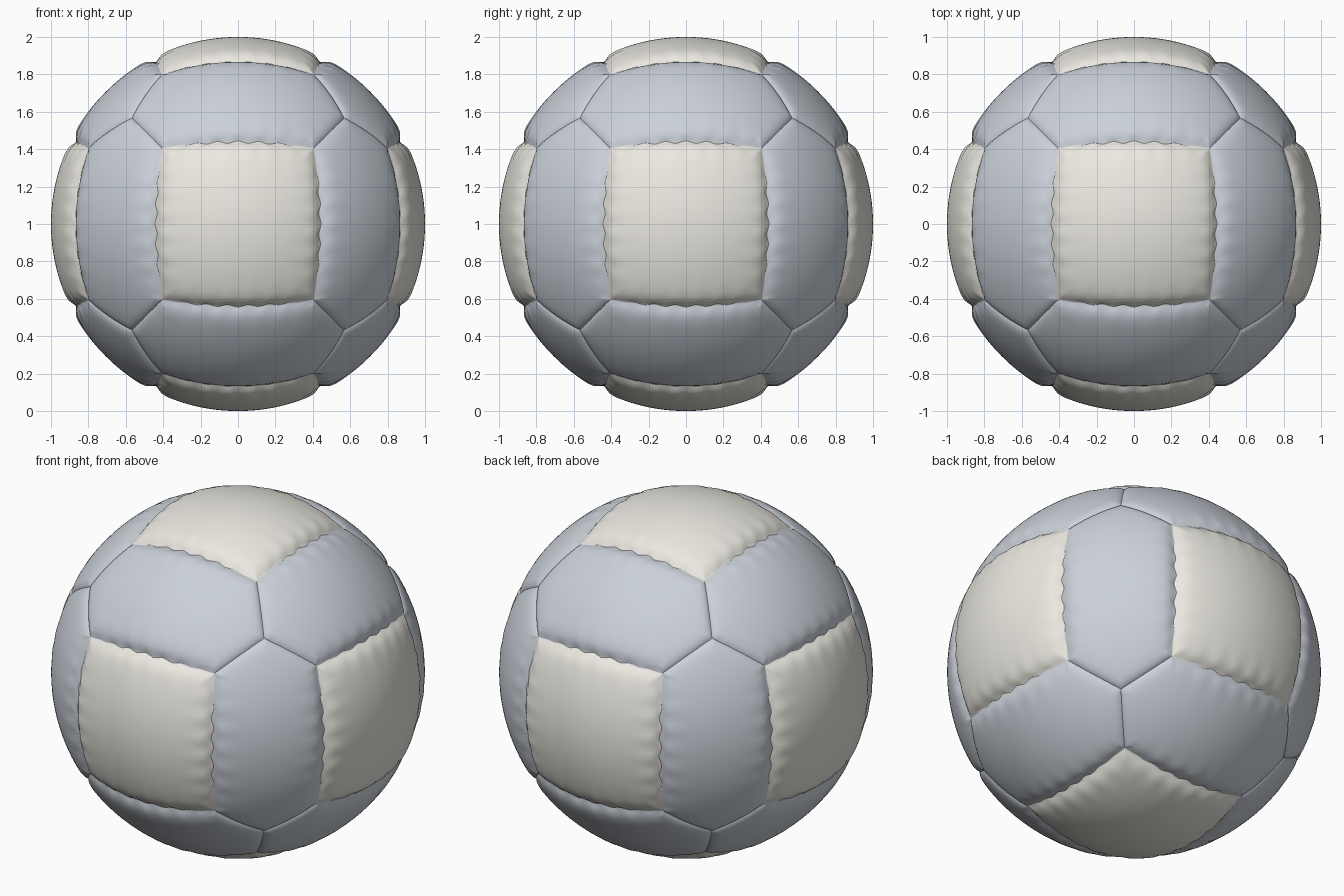
import bpy, bmesh, math
from mathutils import Vector

if "Cube" in bpy.data.objects:
    bpy.data.objects.remove(bpy.data.objects["Cube"])

N = 52                      # grid cells per panel side
SQ, TOP, CUBE = 0.405, 0.80, 0.565
STEPS = [0.5 - 0.5 * math.cos(math.pi * i / N) for i in range(N + 1)]


def material(name, col):
    m = bpy.data.materials.new(name)
    m.diffuse_color = col
    m.use_nodes = True
    m.node_tree.nodes["Principled BSDF"].inputs["Base Color"].default_value = m.diffuse_color
    return m


cream = material("cream_leather", (0.83, 0.81, 0.75, 1))
grey = material("blue_grey_leather", (0.60, 0.64, 0.70, 1))


def puff(p, seams):
    """Place a point on the ball: sunken, puckered seams and a round panel."""
    p = p.normalized()
    r, shift = 1.0, Vector()
    hits = []
    for n, wavy, along, sign in seams:
        d = max(0.0, math.asin(max(-1, min(1, p.dot(n)))))
        hits.append((d, n, wavy, along, sign))
    d, n, wavy, along, sign = min(hits, key=lambda h: h[0])
    if wavy:
        t = p.dot(along)
        fade = max(0.0, 1 - (t / 0.41) ** 2)
        wave = math.cos(2 * math.pi * t / 0.115) * fade
        r -= (0.018 + 0.012 * fade) * math.exp(-(d / 0.038) ** 1.3)
        r += sign * 0.004 * wave * (d / 0.035) * math.exp(1 - d / 0.035)
        shift = n * (sign * 0.008 * wave * math.exp(-d / 0.04))
    else:
        r -= 0.018 * math.exp(-d / 0.022)
    return (p + shift).normalized() * r + Vector((0, 0, 1))


def panel(name, left, right, seams, mat):
    """Grid patch between two boundary polylines."""
    def on(path, s):
        k = len(path) - 1
        i = min(int(s * k + 1e-9), k - 1)
        return path[i].lerp(path[i + 1], s * k - i)

    bm = bmesh.new()
    rows = [[bm.verts.new(puff(on(left, v).lerp(on(right, v), u), seams))
             for u in STEPS] for v in STEPS]
    for j in range(N):
        for i in range(N):
            bm.faces.new((rows[j][i], rows[j][i + 1],
                          rows[j + 1][i + 1], rows[j + 1][i]))
    bm.normal_update()
    mid = bm.faces[:][N * N // 2 + N // 2]
    if mid.normal.dot(mid.calc_center_median() - Vector((0, 0, 1))) < 0:
        bmesh.ops.reverse_faces(bm, faces=bm.faces[:])
    for f in bm.faces:
        f.smooth = True
    me = bpy.data.meshes.new(name)
    bm.to_mesh(me)
    bm.free()
    me.materials.append(mat)
    bpy.context.collection.objects.link(bpy.data.objects.new(name, me))


def seam(p, q, centre, wavy, along, sign):
    n = p.cross(q).normalized()
    return (n if n.dot(centre) > 0 else -n, wavy, along, sign)


AX = [Vector((1, 0, 0)), Vector((0, 1, 0)), Vector((0, 0, 1))]

# six square panels
for k in range(3):
    for s in (-1, 1):
        a, b, c = AX[k] * s, AX[(k + 1) % 3], AX[(k + 2) % 3]
        P = {(i, j): a * TOP + b * SQ * i + c * SQ * j
             for i in (-1, 1) for j in (-1, 1)}
        seams = [seam(P[i, -1], P[i, 1], a, True, c, -1) for i in (-1, 1)]
        seams += [seam(P[-1, j], P[1, j], a, True, b, -1) for j in (-1, 1)]
        panel("square_panel", [P[-1, -1], P[-1, 1]], [P[1, -1], P[1, 1]],
              seams, cream)

# twelve hexagonal panels between neighbouring squares
for k in range(3):
    for s in (-1, 1):
        for t in (-1, 1):
            a, b, c = AX[k] * s, AX[(k + 1) % 3] * t, AX[(k + 2) % 3]
            L, R = [[a * TOP + b * SQ + c * SQ * e,
                     (a + b + c * e) * CUBE,
                     a * SQ + b * TOP + c * SQ * e] for e in (-1, 1)]
            m = a + b
            seams = [seam(L[i], R[i], m, True, c, 1) for i in (0, 2)]
            seams += [seam(S[i], S[i + 1], m, False, c, 1)
                      for S in (L, R) for i in (0, 1)]
            panel("hexagon_panel", L, R, seams, grey)
